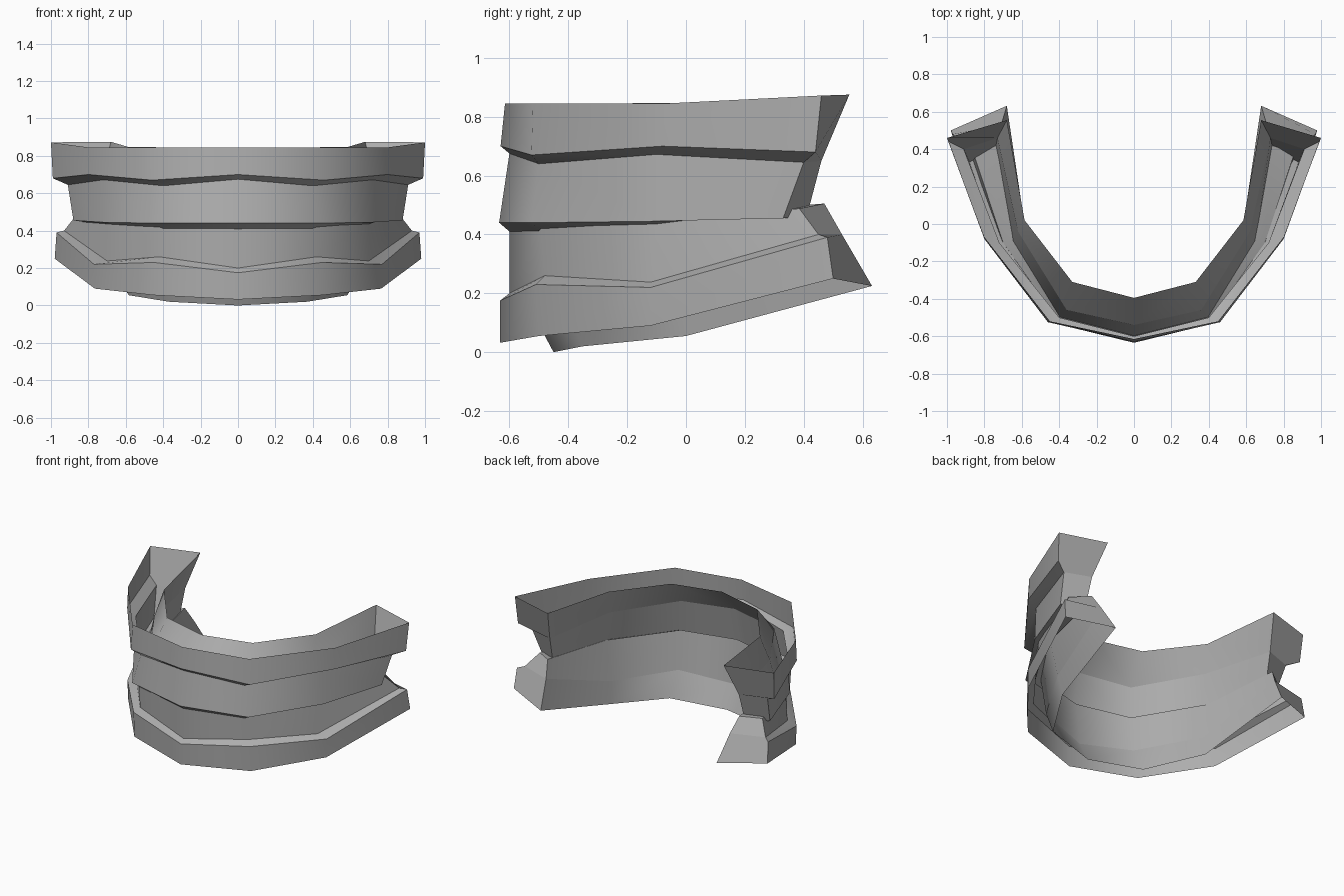
import bpy, math

if "Cube" in bpy.data.objects:
    bpy.data.objects.remove(bpy.data.objects["Cube"])

stone = bpy.data.materials.new("plain_grey")
stone.diffuse_color = (0.42, 0.42, 0.42, 1)
stone.use_nodes = True
stone.node_tree.nodes["Principled BSDF"].inputs["Base Color"].default_value = stone.diffuse_color


def arch(*half):
    """Half a horseshoe line, midline to rear, mirrored to a full line."""
    return [(-x, y, z) for x, y, z in half[:0:-1]] + list(half)


def build(name, strips, smooth=46):
    """Loft each strip of arch lines; close both rear ends across all lines."""
    verts, faces, left, right = [], [], [], []
    for rows in strips:
        base = len(verts)
        n = len(rows[0])
        for row in rows:
            left.append(len(verts))
            verts += row
            right.append(len(verts) - 1)
        for r in range(len(rows) - 1):
            for i in range(n - 1):
                a = base + r * n + i
                faces.append((a, a + n, a + n + 1, a + 1))
    faces += [left[::-1], right]
    me = bpy.data.meshes.new(name)
    me.from_pydata(verts, [], faces)
    me.materials.append(stone)
    me.update()
    ob = bpy.data.objects.new(name, me)
    bpy.context.collection.objects.link(ob)
    bpy.ops.object.select_all(action='DESELECT')
    ob.select_set(True)
    bpy.context.view_layer.objects.active = ob
    bpy.ops.object.shade_smooth_by_angle(angle=math.radians(smooth))
    return ob


# Upper jaw lines, outer rim down to the biting edge and up to the inner rim
u_rim_out = arch((0, -.615, .845), (.45, -.52, .845), (.80, -.07, .845), (1, .46, .872))
u_bulge = arch((0, -.63, .70), (.46, -.525, .67), (.80, -.08, .70), (.99, .44, .68))
u_neck_out = arch((0, -.60, .675), (.40, -.50, .64), (.72, -.10, .672), (.91, .40, .645))
u_bite_out = arch((0, -.635, .44), (.45, -.525, .44), (.73, -.10, .445), (.88, .33, .455))
u_bite_in = arch((0, -.60, .41), (.40, -.50, .412), (.65, -.10, .42), (.74, .41, .46))
u_neck_in = arch((0, -.54, .67), (.36, -.46, .66), (.62, -.04, .67), (.73, .46, .65))
u_rim_in = arch((0, -.395, .845), (.33, -.31, .845), (.585, .02, .847), (.68, .555, .875))

build("upper_gum", [[u_rim_out, u_bulge, u_neck_out], [u_neck_in, u_rim_in]])
build("upper_teeth", [[u_neck_out, u_bite_out, u_bite_in, u_neck_in]])

# Lower jaw lines, outer rim up to the biting edge and down to the inner rim
l_rim_out = arch((0, -.632, .032), (.45, -.50, .055), (.765, -.12, .09), (.98, .50, .25))
l_bulge = arch((0, -.632, .175), (.45, -.51, .23), (.77, -.12, .22), (.97, .48, .39))
l_neck_out = arch((0, -.60, .20), (.42, -.48, .26), (.70, -.12, .238), (.93, .45, .40))
l_bite_out = arch((0, -.60, .42), (.42, -.495, .425), (.70, -.10, .44), (.86, .385, .488))
l_bite_in = arch((0, -.56, .45), (.37, -.47, .45), (.65, -.05, .465), (.74, .47, .505))
l_neck_in = arch((0, -.53, .15), (.36, -.43, .19), (.60, -.03, .20), (.71, .53, .40))
l_rim_in = arch((0, -.45, 0), (.37, -.35, .02), (.585, 0, .055), (.68, .632, .225))

build("lower_gum", [[l_rim_out, l_bulge, l_neck_out], [l_neck_in, l_rim_in]])
build("lower_teeth", [[l_neck_out, l_bite_out, l_bite_in, l_neck_in]])
